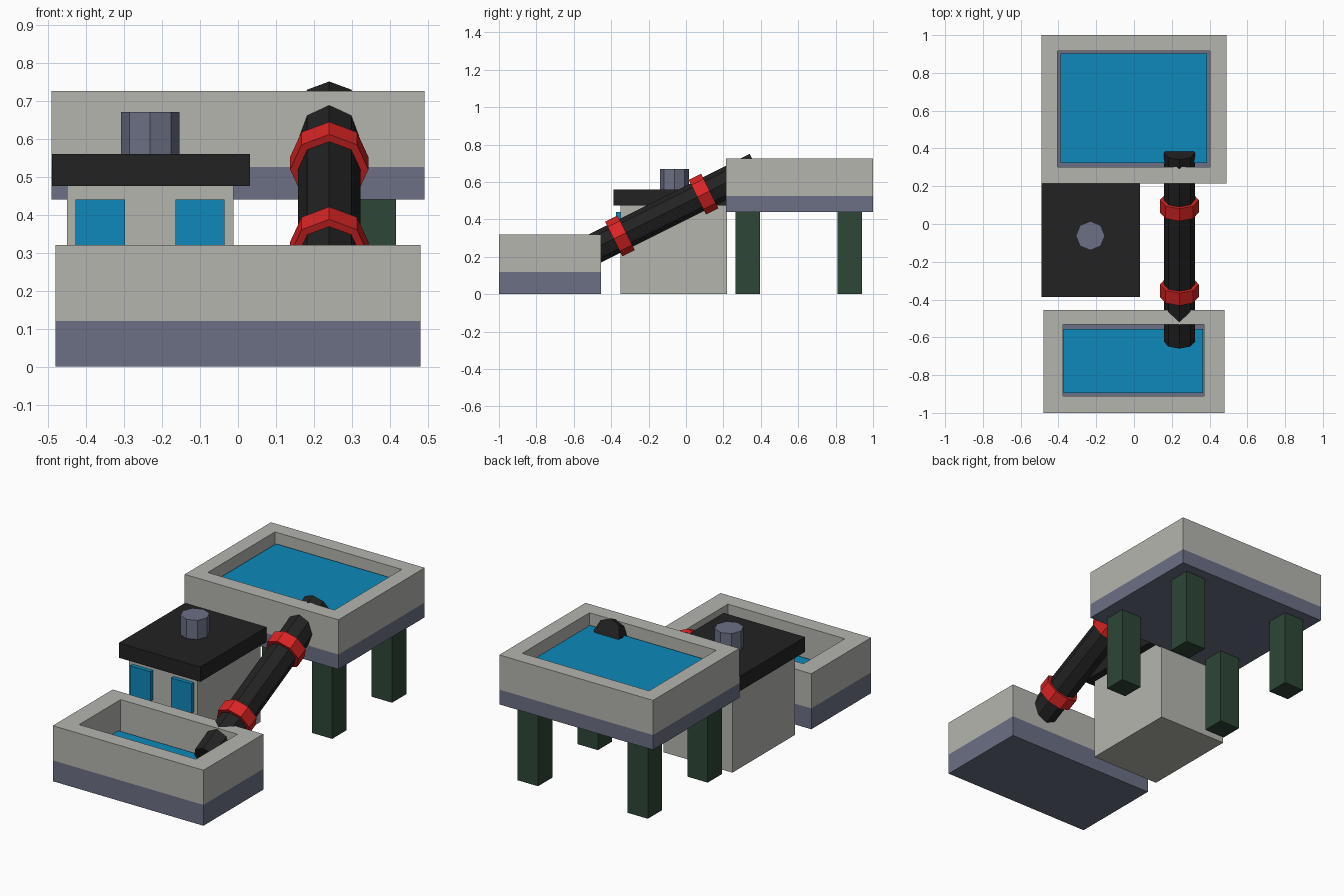
import bpy, bmesh, math
from mathutils import Vector

if "Cube" in bpy.data.objects:
    bpy.data.objects.remove(bpy.data.objects["Cube"])


def material(name, r, g, b):
    m = bpy.data.materials.new(name)
    lin = [((c / 255 + 0.055) / 1.055) ** 2.4 for c in (r, g, b)]
    m.diffuse_color = (*lin, 1)
    m.use_nodes = True
    m.node_tree.nodes["Principled BSDF"].inputs["Base Color"].default_value = m.diffuse_color
    return m


STONE = material("pale_stone", 181, 181, 175)
SLATE = material("slate", 108, 112, 133)
WATER = material("water_blue", 13, 136, 186)
BLACK = material("black", 34, 34, 34)
RED = material("red", 218, 36, 36)
GREEN = material("dark_green", 46, 70, 55)


def finish(name, bm, mat):
    bmesh.ops.recalc_face_normals(bm, faces=bm.faces)
    me = bpy.data.meshes.new(name)
    bm.to_mesh(me)
    bm.free()
    me.materials.append(mat)
    ob = bpy.data.objects.new(name, me)
    bpy.context.collection.objects.link(ob)
    return ob


def box(name, x, y, z, mat):
    """Box from (min, max) ranges."""
    bm = bmesh.new()
    bmesh.ops.create_cube(bm, size=1)
    for v in bm.verts:
        v.co = [r[0] + (c + 0.5) * (r[1] - r[0]) for c, r in zip(v.co, (x, y, z))]
    return finish(name, bm, mat)


def frame(name, outer, inner, z, mat):
    """Rectangular wall ring; outer and inner are (x0, x1, y0, y1)."""
    bm = bmesh.new()
    loops = []
    for x0, x1, y0, y1 in (outer, inner):
        for h in z:
            loops.append([bm.verts.new((x, y, h)) for x, y in
                          ((x0, y0), (x1, y0), (x1, y1), (x0, y1))])
    ob, ot, ib, it = loops
    for a, b in ((ob, ot), (ot, it), (it, ib), (ib, ob)):
        for i in range(4):
            j = (i + 1) % 4
            bm.faces.new((a[i], a[j], b[j], b[i]))
    return finish(name, bm, mat)


def octagon_rod(name, start, end, radius, mat):
    """Eight-sided rod between two points, with a vertex facing up."""
    start, end = Vector(start), Vector(end)
    axis = (end - start).normalized()
    side = Vector((1, 0, 0))
    up = axis.cross(side)
    bm = bmesh.new()
    rings = []
    for p in (start, end):
        rings.append([bm.verts.new(p + radius * (math.cos(i * math.pi / 4) * side
                                                 + math.sin(i * math.pi / 4) * up))
                      for i in range(8)])
    for i in range(8):
        j = (i + 1) % 8
        bm.faces.new((rings[0][i], rings[0][j], rings[1][j], rings[1][i]))
    for r in rings:
        bm.faces.new(r)
    return finish(name, bm, mat)


def basin(name, outer, inner, water, z):
    """Slate base, stone walls and a water block; z = base, wall, rim, water."""
    box(name + "_base", outer[:2], outer[2:], (z[0], z[1]), SLATE)
    frame(name + "_walls", outer, inner, (z[1], z[2]), STONE)
    box(name + "_water", water[:2], water[2:], (z[1], z[3]), WATER)


# Two water basins
basin("lower_basin", (-0.48, 0.48, -1, -0.455), (-0.375, 0.37, -0.91, -0.533),
      (-0.373, 0.366, -0.895, -0.555), (0, 0.12, 0.32, 0.15))
basin("upper_basin", (-0.49, 0.49, 0.215, 1), (-0.405, 0.403, 0.303, 0.915),
      (-0.39, 0.386, 0.323, 0.903), (0.44, 0.525, 0.725, 0.665))

# Legs under the upper basin
for sx in (-1, 1):
    for depth, y in (("front", 0.33), ("back", 0.875)):
        x = 0.35 * sx
        box(f"{depth}_{'left' if sx < 0 else 'right'}_leg",
            (x - 0.065, x + 0.065), (y - 0.065, y + 0.065), (0, 0.44), GREEN)

# Pump house
box("house_walls", (-0.45, -0.012), (-0.35, 0.22), (0, 0.475), STONE)
box("house_roof", (-0.489, 0.031), (-0.387, 0.23), (0.475, 0.56), BLACK)
octagon_rod("chimney", (-0.231, -0.062, 0.56), (-0.231, -0.062, 0.67), 0.077, SLATE)
for side, x in (("left", -0.362), ("right", -0.1)):
    box(side + "_window", (x - 0.065, x + 0.065), (-0.373, -0.35), (0.27, 0.44), WATER)

# Sloping pipe with two collars
low, high = Vector((0.24, -0.623, 0.177)), Vector((0.24, 0.377, 0.677))
octagon_rod("pipe", low, high, 0.082, BLACK)
axis = (high - low).normalized()
for name, y in (("lower_collar", -0.353), ("upper_collar", 0.094)):
    c = low.lerp(high, y - low.y)
    octagon_rod(name, c - axis * 0.037, c + axis * 0.037, 0.103, RED)
